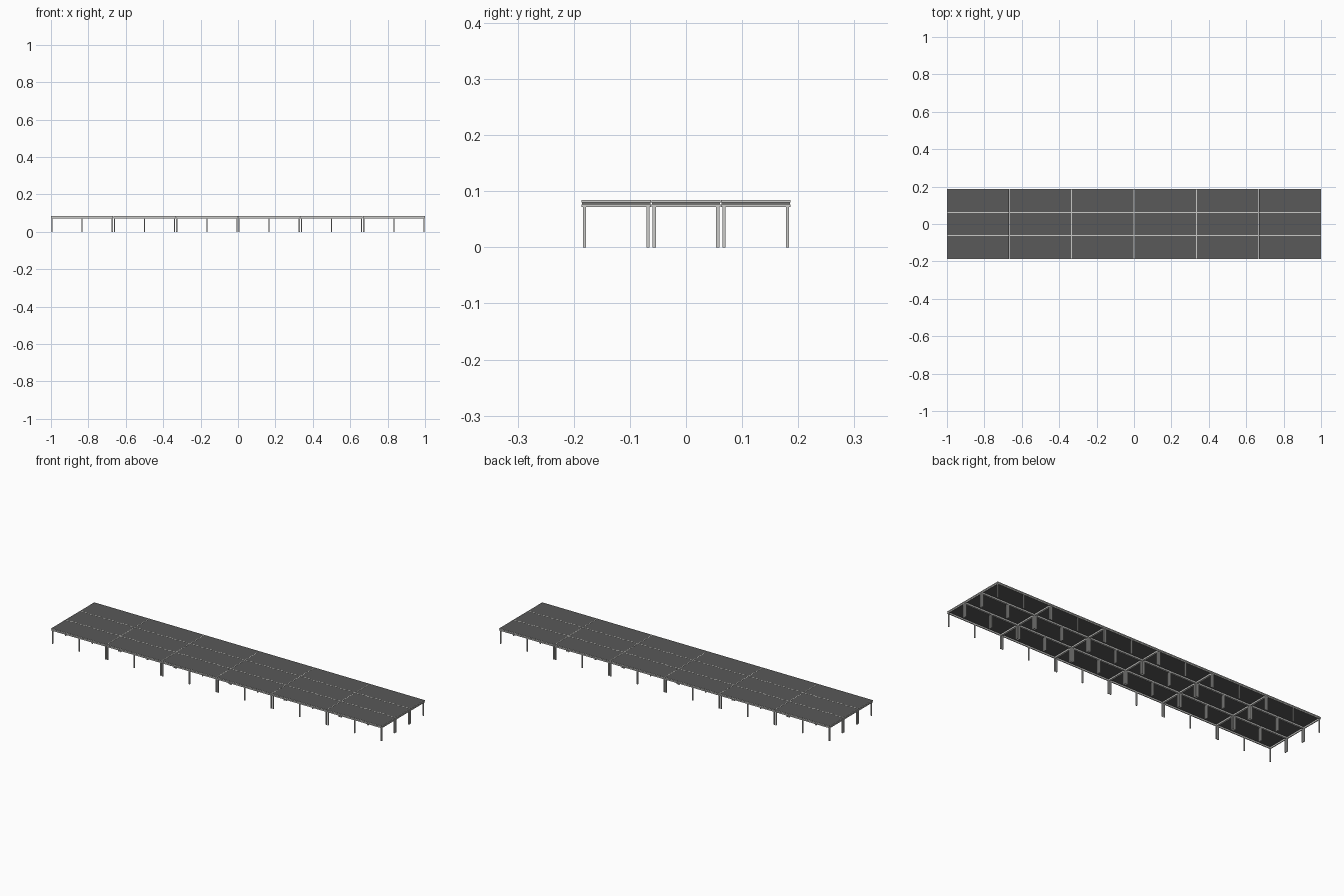
import bpy
import bmesh
from mathutils import Vector

cube = bpy.data.objects.get("Cube")
if cube:
    bpy.data.objects.remove(cube, do_unlink=True)

COLS, ROWS = 6, 3
PITCH_X, PITCH_Y = 2 / COLS, 0.373 / ROWS
GAP = 0.0008
HX, HY = PITCH_X / 2 - GAP / 2, PITCH_Y / 2 - GAP / 2
TOP, RAIL_BOTTOM = 0.084, 0.072
RAIL, LEG, INSET = 0.005, 0.006, 0.0022


def material(name, rgb):
    mat = bpy.data.materials.new(name)
    mat.use_nodes = True
    mat.diffuse_color = (*rgb, 1)
    mat.node_tree.nodes["Principled BSDF"].inputs["Base Color"].default_value = (*rgb, 1)
    return mat


aluminium = material("aluminium", (0.6, 0.6, 0.58))
dark_board = material("dark board", (0.1, 0.1, 0.1))


def mesh_from(bm, name, mat):
    bmesh.ops.recalc_face_normals(bm, faces=bm.faces)
    mesh = bpy.data.meshes.new(name)
    bm.to_mesh(mesh)
    bm.free()
    mesh.materials.append(mat)
    return mesh


def add_box(bm, low, high):
    low, high = Vector(low), Vector(high)
    verts = bmesh.ops.create_cube(bm, size=1)["verts"]
    for v in verts:
        v.co = (low + high) / 2 + v.co * (high - low)


# Mitred rail ring: (inward distance, height) profile with a shallow outer groove
profile = [(0, RAIL_BOTTOM), (0, 0.076), (0.001, 0.077), (0.001, 0.079),
           (0, 0.080), (0, TOP), (0.002, TOP), (0.002, 0.080),
           (RAIL, 0.080), (RAIL, RAIL_BOTTOM)]
bm = bmesh.new()
rings = [[bm.verts.new((sx * (HX - d), sy * (HY - d), z)) for d, z in profile]
         for sx, sy in ((-1, -1), (1, -1), (1, 1), (-1, 1))]
n = len(profile)
for i in range(4):
    a, b = rings[i], rings[(i + 1) % 4]
    for j in range(n):
        k = (j + 1) % n
        bm.faces.new((a[j], b[j], b[k], a[k]))
frame_mesh = mesh_from(bm, "deck_frame", aluminium)

# Board seated in the rail rebate
bm = bmesh.new()
add_box(bm, (-HX + 0.002, -HY + 0.002, 0.080), (HX - 0.002, HY - 0.002, TOP - 0.0003))
board_mesh = mesh_from(bm, "deck_board", dark_board)

# Square legs at the corners and the middle of each long side
bm = bmesh.new()
for x in (-HX + INSET + LEG / 2, 0, HX - INSET - LEG / 2):
    for s in (-1, 1):
        y = s * (HY - INSET - LEG / 2)
        add_box(bm, (x - LEG / 2, y - LEG / 2, 0), (x + LEG / 2, y + LEG / 2, 0.0725))
legs_mesh = mesh_from(bm, "deck_legs", aluminium)

# Lay the decks out in a grid
for col in range(COLS):
    for row in range(ROWS):
        x = (col - (COLS - 1) / 2) * PITCH_X
        y = (row - (ROWS - 1) / 2) * PITCH_Y
        for mesh in (frame_mesh, board_mesh, legs_mesh):
            obj = bpy.data.objects.new(f"{mesh.name}_{col + 1}_{row + 1}", mesh)
            obj.location = (x, y, 0)
            bpy.context.collection.objects.link(obj)
